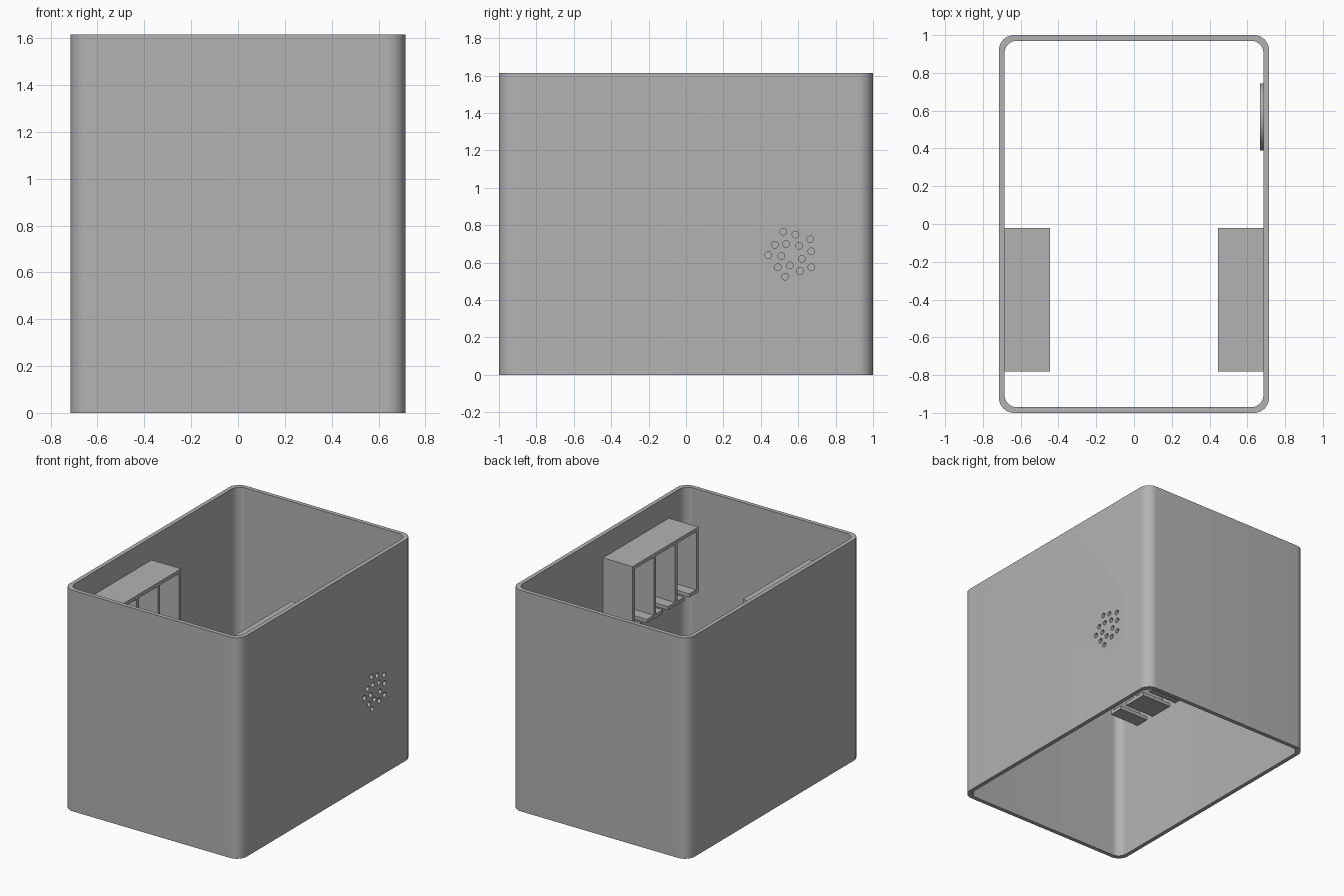
import bpy, bmesh, math
from mathutils import Matrix, Vector

cube = bpy.data.objects.get("Cube")
if cube:
    bpy.data.objects.remove(cube, do_unlink=True)

W, D, H, WALL = 0.715, 1.0, 1.615, 0.03

grey = bpy.data.materials.new("plain_grey")
grey.use_nodes = True
COLOUR = (0.45, 0.45, 0.45, 1)
grey.diffuse_color = COLOUR
grey.node_tree.nodes["Principled BSDF"].inputs["Base Color"].default_value = COLOUR


def make_object(name, bm, smooth=False):
    bmesh.ops.recalc_face_normals(bm, faces=bm.faces[:])
    mesh = bpy.data.meshes.new(name)
    bm.to_mesh(mesh)
    bm.free()
    mesh.materials.append(grey)
    obj = bpy.data.objects.new(name, mesh)
    bpy.context.collection.objects.link(obj)
    if smooth:
        smooth_object(obj)
    return obj


def smooth_object(obj):
    bpy.ops.object.select_all(action='DESELECT')
    obj.select_set(True)
    bpy.context.view_layer.objects.active = obj
    bpy.ops.object.shade_smooth_by_angle(angle=math.radians(30))


def rounded_rect(hx, hy, r, steps=10):
    pts = []
    for q, (sx, sy) in enumerate([(1, 1), (-1, 1), (-1, -1), (1, -1)]):
        for i in range(steps + 1):
            a = (q + i / steps) * math.pi / 2
            pts.append((sx * (hx - r) + r * math.cos(a), sy * (hy - r) + r * math.sin(a)))
    return pts


def tube(outer, inner, height):
    """Hollow extrusion between two outlines with equal point counts."""
    bm = bmesh.new()
    loops = [[bm.verts.new((x, y, z)) for x, y in outline]
             for outline, z in ((outer, 0), (outer, height), (inner, height), (inner, 0))]
    n = len(outer)
    for k in range(4):
        a, b = loops[k], loops[(k + 1) % 4]
        for i in range(n):
            j = (i + 1) % n
            bm.faces.new((a[i], a[j], b[j], b[i]))
    return bm


def add_box(bm, lo, hi):
    lo, hi = Vector(lo), Vector(hi)
    size = hi - lo
    bmesh.ops.create_cube(bm, size=1, matrix=Matrix.Translation((lo + hi) / 2) @ Matrix.Diagonal((*size, 1)))


def circle(r, n=48):
    return [(r * math.cos(2 * math.pi * i / n), r * math.sin(2 * math.pi * i / n)) for i in range(n)]


# Open rounded sleeve
shell = make_object("shell", tube(rounded_rect(W, D, 0.08),
                                  rounded_rect(W - WALL, D - WALL, 0.065), H))

# Sound holes through the left wall, as (y, z)
holes = [(.52, .765), (.585, .75), (.665, .725), (.475, .695), (.535, .70),
         (.605, .69), (.67, .66), (.44, .64), (.51, .635), (.62, .62),
         (.49, .575), (.555, .585), (.61, .555), (.67, .575), (.53, .525)]
bm = bmesh.new()
for y, z in holes:
    bmesh.ops.create_cone(bm, cap_ends=True, segments=20, radius1=0.018, radius2=0.018, depth=0.2,
                          matrix=Matrix.Translation((W - WALL / 2, y, z)) @ Matrix.Rotation(math.pi / 2, 4, 'Y'))
cutter = make_object("hole_cutter", bm)
cutter.hide_render = True
cut = shell.modifiers.new("holes", 'BOOLEAN')
cut.operation = 'DIFFERENCE'
cut.solver = 'EXACT'
cut.object = cutter
bpy.context.view_layer.objects.active = shell
bpy.ops.object.modifier_apply(modifier=cut.name)
bpy.data.objects.remove(cutter, do_unlink=True)
smooth_object(shell)

# Thin round mount inside the wall around the holes
bm = tube(circle(0.178), circle(0.163), 0.019)
bm.transform(Matrix.Translation((0.668, 0.567, 0.645)) @ Matrix.Rotation(math.pi / 2, 4, 'Y'))
make_object("round_mount", bm, smooth=True)

# Slotted racks on both side walls: top, four dividers, footed ledges
Y0, Y1, Z0, Z1 = -0.78, -0.02, 0.975, 1.45
X_IN, X_OUT, T, FOOT = 0.445, W - WALL + 0.005, 0.026, 0.08
for side, label in ((1, "left_rack"), (-1, "right_rack")):
    def block(name, y0, y1, z0, z1):
        bm = bmesh.new()
        xs = sorted((side * X_IN, side * X_OUT))
        add_box(bm, (xs[0], y0, z0), (xs[1], y1, z1))
        make_object(f"{label}_{name}", bm)

    block("top", Y0, Y1, Z1 - T, Z1)
    for i in range(4):
        y = Y0 + (Y1 - Y0 - T) * i / 3
        block(f"divider_{i + 1}", y, y + T, Z0 + T, Z1 - T)
        block(f"ledge_{i + 1}", max(Y0, y - FOOT), min(Y1, y + T + FOOT), Z0, Z0 + T)
